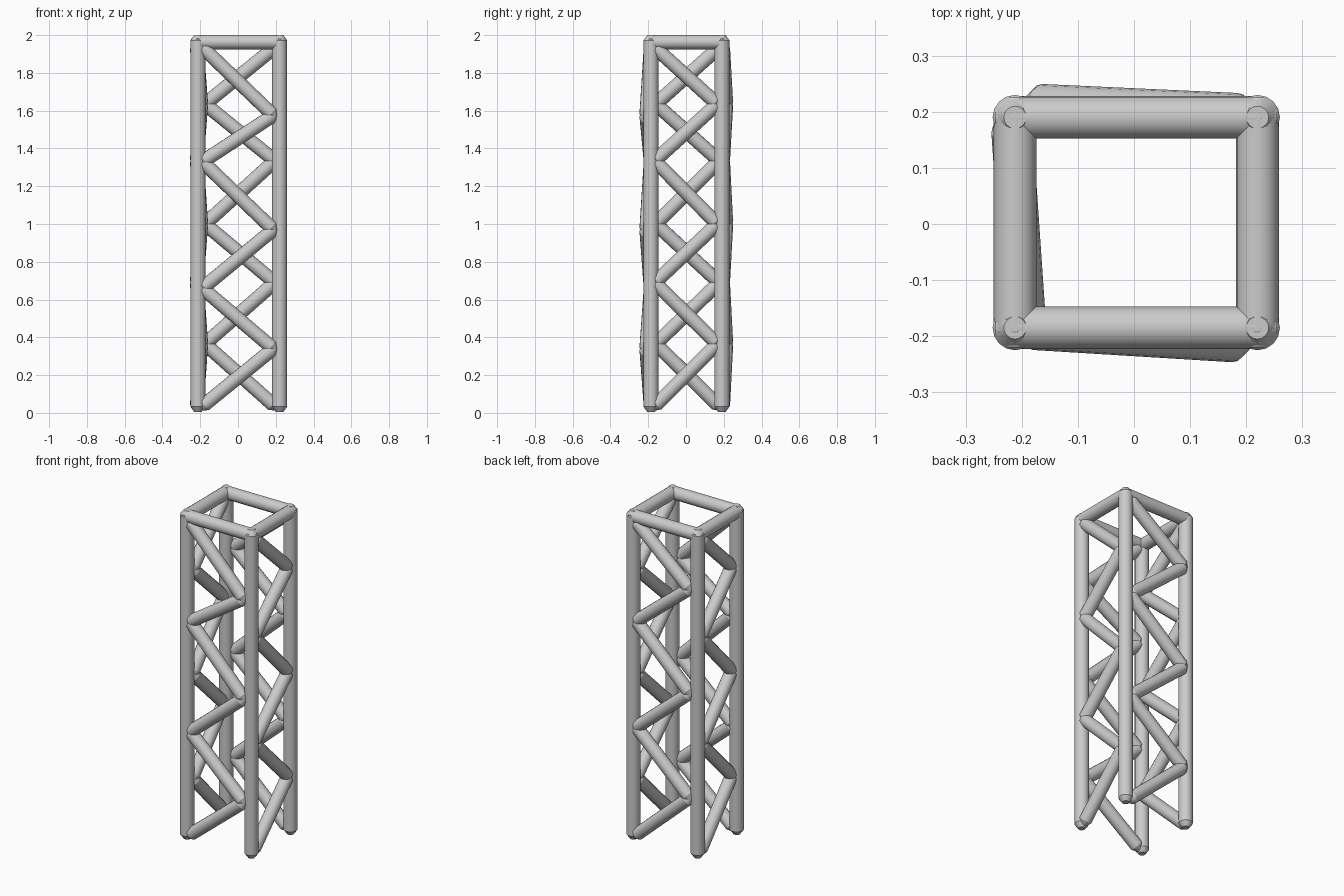
import bpy, bmesh
from mathutils import Vector

if "Cube" in bpy.data.objects:
    bpy.data.objects.remove(bpy.data.objects["Cube"])

R = 0.04
L, RT, F, B = -0.212, 0.22, -0.185, 0.19   # post centre lines
TOP = 1.963
SIDES = 16


def add_tube(bm, a, b, r=R, ext=0.0, cham=0.028):
    """Round bar from a to b with chamfered ends, each end pushed out by ext."""
    a, b = Vector(a), Vector(b)
    d = (b - a).normalized()
    a, b = a - d * ext, b + d * ext
    length = (b - a).length
    rot = d.to_track_quat('Z', 'Y')
    rings = []
    from_profile = [(0, r * 0.5), (cham, r), (length - cham, r), (length, r * 0.5)]
    for z, rad in from_profile:
        ret = bmesh.ops.create_circle(bm, segments=SIDES, radius=rad)
        for v in ret['verts']:
            v.co = a + rot @ (v.co + Vector((0, 0, z)))
        rings.append(ret['verts'])
    for lo, hi in zip(rings, rings[1:]):
        for i in range(SIDES):
            j = (i + 1) % SIDES
            bm.faces.new((lo[i], lo[j], hi[j], hi[i]))
    bm.faces.new(rings[0][::-1])
    bm.faces.new(rings[-1])


def finish(bm, name):
    bmesh.ops.recalc_face_normals(bm, faces=bm.faces)
    me = bpy.data.meshes.new(name)
    bm.to_mesh(me)
    bm.free()
    ob = bpy.data.objects.new(name, me)
    bpy.context.collection.objects.link(ob)
    bpy.ops.object.select_all(action='DESELECT')
    ob.select_set(True)
    bpy.context.view_layer.objects.active = ob
    bpy.ops.object.shade_smooth_by_angle(angle=0.55)


# Corner posts
corners = [(L, F), (RT, F), (RT, B), (L, B)]
for name, (x, y) in zip(("front_left", "front_right", "back_right", "back_left"), corners):
    bm = bmesh.new()
    add_tube(bm, (x, y, 0.005), (x, y, 2.0))
    finish(bm, name + "_post")

# Top square frame
bm = bmesh.new()
for i in range(4):
    (x0, y0), (x1, y1) = corners[i], corners[(i + 1) % 4]
    add_tube(bm, (x0, y0, TOP), (x1, y1, TOP), r=0.038, ext=0.035)
finish(bm, "top_frame")


# Zigzag lattice on each side: start corner, far corner, joint heights
def zigzag(name, p, q, heights):
    bm = bmesh.new()
    pts = [(*(p if i % 2 == 0 else q), z) for i, z in enumerate(heights)]
    for a, b in zip(pts, pts[1:]):
        add_tube(bm, a, b, r=0.037, ext=0.014)
    finish(bm, name + "_lattice")


even = (0.035, 0.365, 0.69, 1.0, 1.335, 1.635, 1.935)
zigzag("front", (-0.188, -0.187), (0.187, -0.21),
       (0.035, 0.34, 0.66, 0.97, 1.33, 1.575, 1.935))
zigzag("back", (0.195, 0.196), (-0.175, 0.213), even)
zigzag("right", (0.219, -0.165), (0.219, 0.165), even)
zigzag("left", (-0.218, 0.175), (-0.195, -0.16), even)
